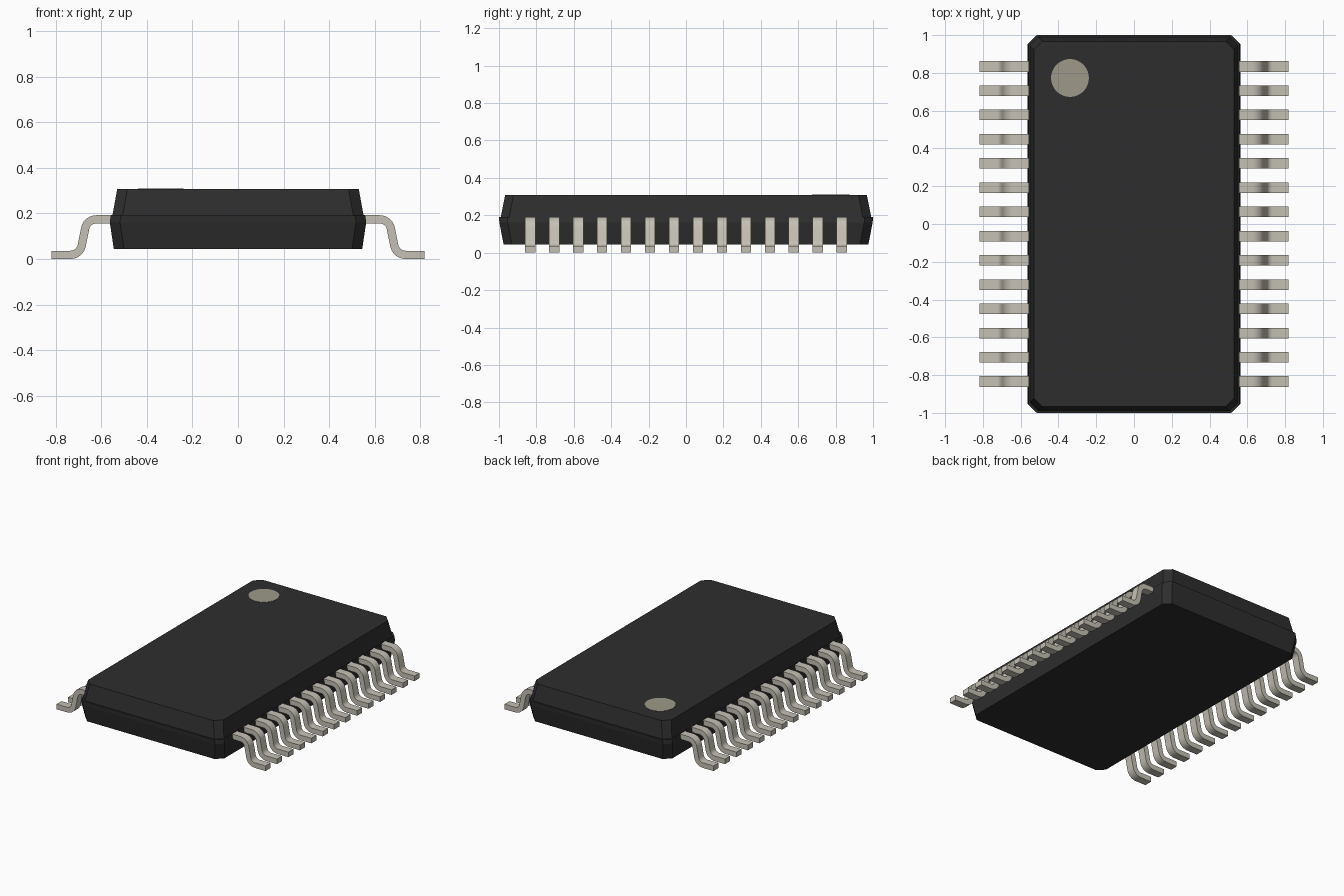
import bpy
import bmesh
from math import sin, cos, radians

cube = bpy.data.objects.get("Cube")
if cube:
    bpy.data.objects.remove(cube, do_unlink=True)


def make_material(name, rgb):
    mat = bpy.data.materials.new(name)
    mat.use_nodes = True
    mat.diffuse_color = (*rgb, 1)
    mat.node_tree.nodes["Principled BSDF"].inputs["Base Color"].default_value = (*rgb, 1)
    return mat


black = make_material("black_plastic", (0.027, 0.027, 0.027))
metal = make_material("tinned_metal", (0.56, 0.53, 0.46))
grey = make_material("marker_grey", (0.34, 0.32, 0.255))


def add_object(name, bm, mat):
    bmesh.ops.recalc_face_normals(bm, faces=bm.faces)
    mesh = bpy.data.meshes.new(name)
    bm.to_mesh(mesh)
    bm.free()
    mesh.materials.append(mat)
    obj = bpy.data.objects.new(name, mesh)
    bpy.context.collection.objects.link(obj)
    return obj


def octagon(x, y, c):
    """Rectangle outline with cut corners."""
    return [(x, y - c), (x - c, y), (c - x, y), (-x, y - c),
            (-x, c - y), (c - x, -y), (x - c, -y), (x, c - y)]


# Body: stacked cut-corner rings with a small ledge at the mould line
LEVELS = [(0.043, 0.545, 0.975), (0.162, 0.563, 0.998), (0.192, 0.558, 1.0),
          (0.192, 0.551, 0.990), (0.308, 0.53, 0.967)]
bm = bmesh.new()
rings = [[bm.verts.new((x, y, z)) for x, y in octagon(hx, hy, 0.045)]
         for z, hx, hy in LEVELS]
for low, high in zip(rings, rings[1:]):
    for i in range(8):
        j = (i + 1) % 8
        bm.faces.new((low[i], low[j], high[j], high[i]))
bm.faces.new(rings[0][::-1])
bm.faces.new(rings[-1])
add_object("body", bm, black)

# First-pin marker: thin disc on the top
bm = bmesh.new()
bmesh.ops.create_cone(bm, cap_ends=True, segments=48, radius1=0.1, radius2=0.1, depth=0.004)
marker = add_object("pin_marker", bm, grey)
marker.location = (-0.339, 0.773, 0.308)

# Leads: gull-wing strip made of two tangent bends
THICK, WIDTH, BEND, LEAN, STEPS = 0.036, 0.056, 0.05, 11, 6
COUNT, PITCH = 14, 0.1283


def arc(cx, cz, radius, start, end):
    angles = [radians(start + (end - start) * i / STEPS) for i in range(STEPS + 1)]
    return [(cx + radius * cos(a), cz + radius * sin(a)) for a in angles]


def lead_side(offset):
    """One long edge of the lead, offset from its centreline."""
    shoulder = arc(0.622, 0.124, BEND + offset, 90, LEAN)
    heel = arc(0.735, 0.068, BEND - offset, 180 + LEAN, 270)
    return [(0.54, shoulder[0][1])] + shoulder + heel + [(0.819, heel[-1][1])]


def build_leads(name, side):
    bm = bmesh.new()
    upper, lower = lead_side(THICK / 2), lead_side(-THICK / 2)
    for n in range(COUNT):
        y = (n - (COUNT - 1) / 2) * PITCH
        sections = []
        for (ux, uz), (lx, lz) in zip(upper, lower):
            sections.append([bm.verts.new(p) for p in (
                (side * ux, y - WIDTH / 2, uz), (side * ux, y + WIDTH / 2, uz),
                (side * lx, y + WIDTH / 2, lz), (side * lx, y - WIDTH / 2, lz))])
        for a, b in zip(sections, sections[1:]):
            for i in range(4):
                j = (i + 1) % 4
                bm.faces.new((a[i], a[j], b[j], b[i]))
        bm.faces.new(sections[0])
        bm.faces.new(sections[-1])
    obj = add_object(name, bm, metal)
    bpy.ops.object.select_all(action="DESELECT")
    obj.select_set(True)
    bpy.context.view_layer.objects.active = obj
    bpy.ops.object.shade_smooth_by_angle(angle=radians(35))


build_leads("left_leads", 1)
build_leads("right_leads", -1)
